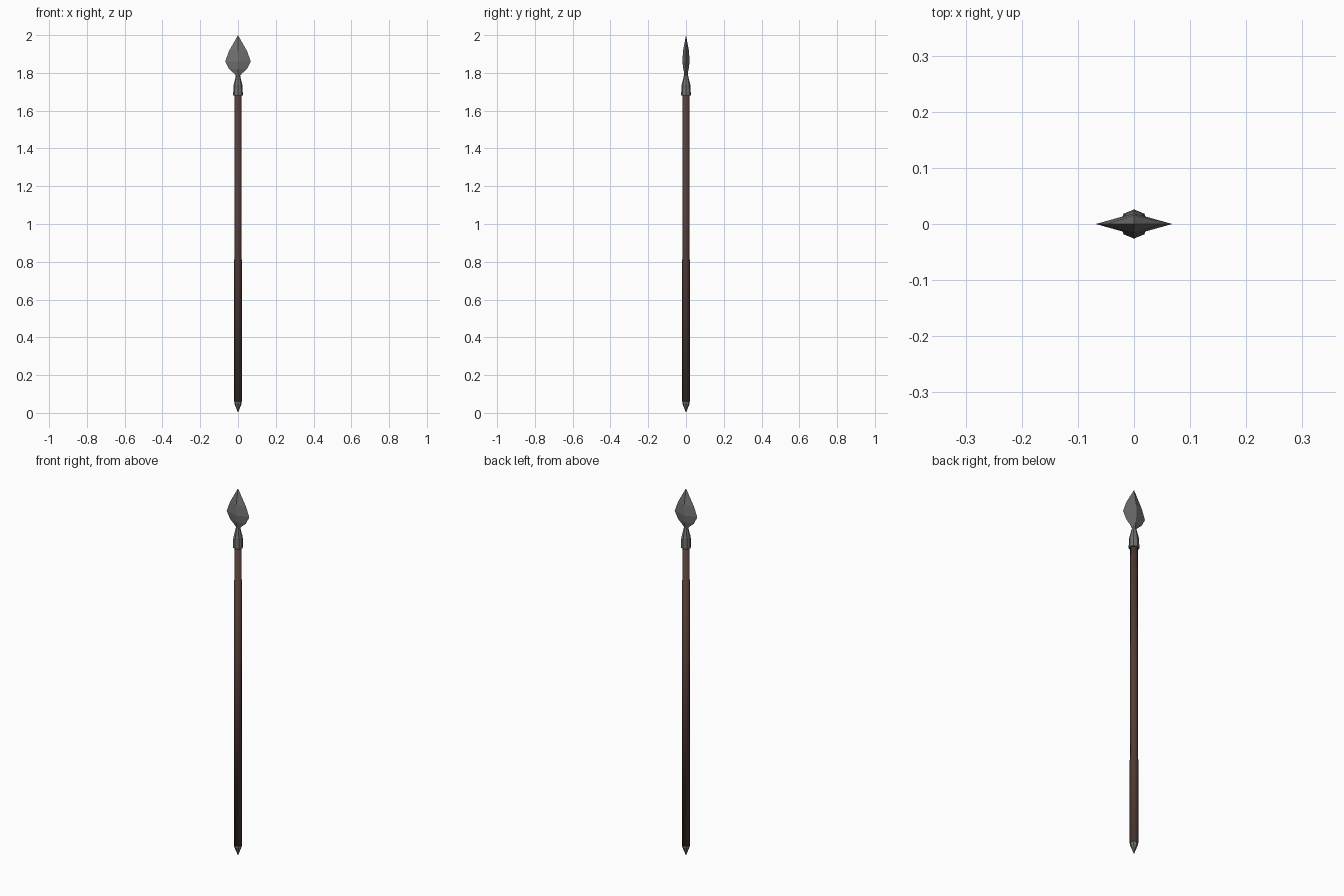
import bpy, bmesh, math

if "Cube" in bpy.data.objects:
    bpy.data.objects.remove(bpy.data.objects["Cube"])


def material(name, rgb):
    m = bpy.data.materials.new(name)
    m.diffuse_color = (*rgb, 1)
    m.use_nodes = True
    m.node_tree.nodes["Principled BSDF"].inputs["Base Color"].default_value = m.diffuse_color
    return m


WOOD = material("dark brown wood", (0.085, 0.046, 0.036))
METAL = material("dark grey metal", (0.165, 0.165, 0.16))


def loft(name, rings, sides, mat, smooth=False):
    """Stack of (z, half width x, half width y) rings; zero width makes a point."""
    bm = bmesh.new()
    loops = []
    for z, rx, ry in rings:
        if rx == 0:
            loops.append([bm.verts.new((0, 0, z))] * sides)
        else:
            loops.append([bm.verts.new((rx * math.cos(math.tau * i / sides),
                                        ry * math.sin(math.tau * i / sides), z))
                          for i in range(sides)])
    for low, high in zip(loops, loops[1:]):
        for i in range(sides):
            j = (i + 1) % sides
            corners = list(dict.fromkeys((low[i], low[j], high[j], high[i])))
            bm.faces.new(corners)
    for end in (loops[0], loops[-1]):
        if len(set(end)) > 2:
            bm.faces.new(end)
    bmesh.ops.recalc_face_normals(bm, faces=bm.faces)
    for f in bm.faces:
        f.smooth = smooth
    mesh = bpy.data.meshes.new(name)
    bm.to_mesh(mesh)
    bm.free()
    mesh.materials.append(mat)
    ob = bpy.data.objects.new(name, mesh)
    bpy.context.collection.objects.link(ob)
    return ob


# Slightly tapered shaft, softly shaded over its end caps
loft("shaft", [(0.06, 0.021, 0.021), (1.70, 0.0185, 0.0185)], 8, WOOD, True)

# Pointed metal butt
loft("butt_spike", [(0.0, 0, 0), (0.05, 0.0195, 0.0195), (0.062, 0.0195, 0.0195)], 8, METAL)

# Socket that grips the shaft and narrows into the neck
loft("socket", [(1.68, 0.026, 0.026), (1.735, 0.0235, 0.0235),
                (1.79, 0.010, 0.010), (1.81, 0.008, 0.008)], 8, METAL)

# Leaf-shaped blade with a diamond cross-section
loft("blade", [(1.785, 0.010, 0.009), (1.80, 0.024, 0.010), (1.82, 0.047, 0.014),
               (1.86, 0.068, 0.019), (1.915, 0.048, 0.016), (2.0, 0, 0)], 4, METAL)
